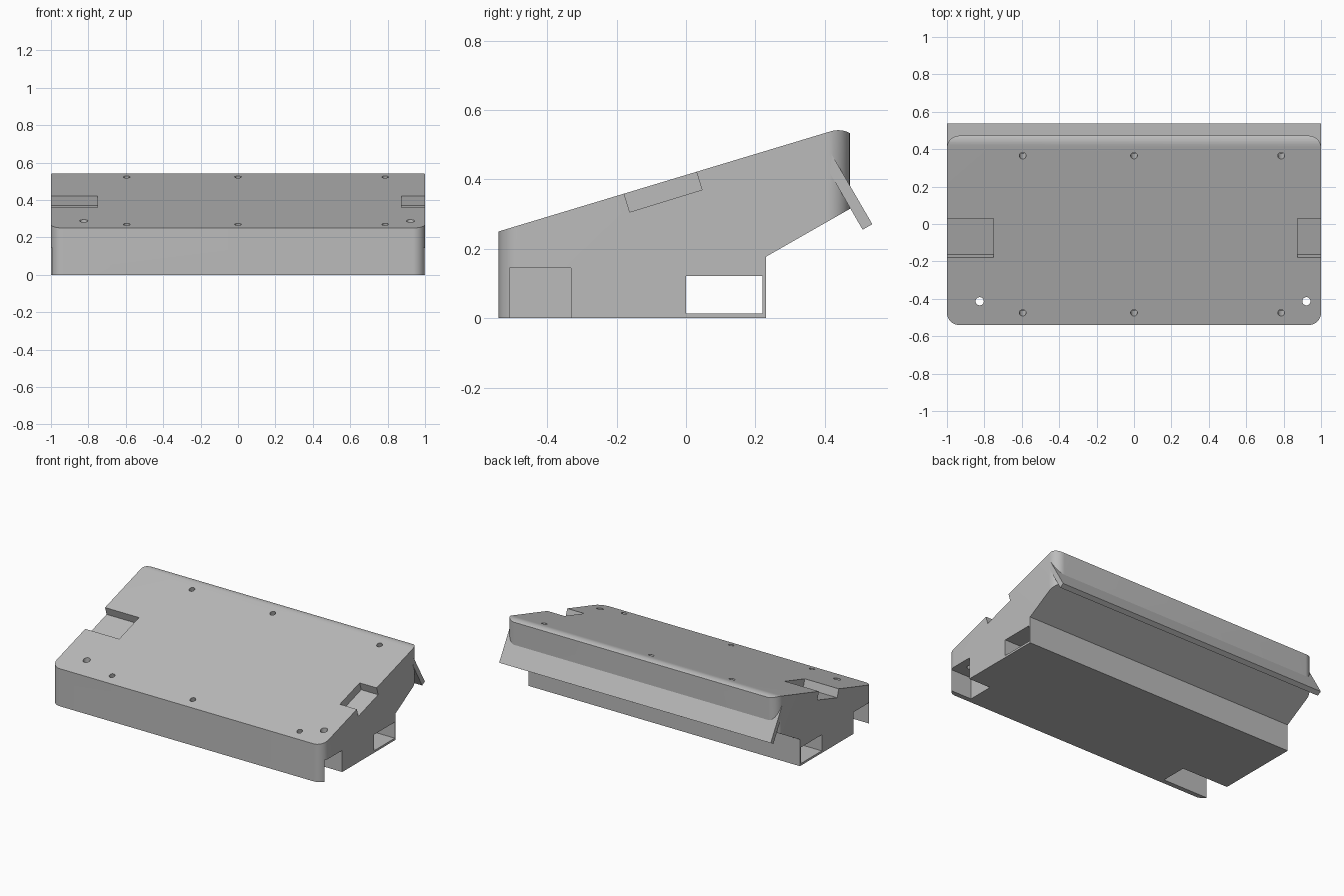
import bpy, bmesh, math
from mathutils import Vector, Matrix

if "Cube" in bpy.data.objects:
    bpy.data.objects.remove(bpy.data.objects["Cube"], do_unlink=True)

grey = bpy.data.materials.new("plain grey")
colour = (0.5, 0.5, 0.5, 1)
grey.diffuse_color = colour
grey.use_nodes = True
grey.node_tree.nodes["Principled BSDF"].inputs["Base Color"].default_value = colour


def prism(name, outline, start, depth):
    """Extrude a closed outline of 3D points along the depth vector."""
    bm = bmesh.new()
    face = bm.faces.new([bm.verts.new(Vector(p) + Vector(start)) for p in outline])
    top = bmesh.ops.extrude_face_region(bm, geom=[face])["geom"]
    bmesh.ops.translate(bm, vec=depth, verts=[v for v in top if isinstance(v, bmesh.types.BMVert)])
    bmesh.ops.recalc_face_normals(bm, faces=bm.faces)
    mesh = bpy.data.meshes.new(name)
    bm.to_mesh(mesh)
    bm.free()
    mesh.materials.append(grey)
    obj = bpy.data.objects.new(name, mesh)
    bpy.context.collection.objects.link(obj)
    return obj


def side_prism(name, profile, x0, x1):
    return prism(name, [(0, y, z) for y, z in profile], (x0, 0, 0), (x1 - x0, 0, 0))


def rect(y0, y1, z0, z1):
    return [(y0, z0), (y1, z0), (y1, z1), (y0, z1)]


def combine(target, tool, operation):
    mod = target.modifiers.new(operation.lower(), "BOOLEAN")
    mod.object, mod.operation, mod.solver = tool, operation, "EXACT"
    bpy.context.view_layer.objects.active = target
    bpy.ops.object.modifier_apply(modifier=mod.name)
    bpy.data.objects.remove(tool, do_unlink=True)


# Wedge body, with the rear lip rounded over
body = side_prism("console_body", [
    (-0.54, 0), (-0.54, 0.25), (0.415, 0.538), (0.427, 0.541), (0.44, 0.542),
    (0.455, 0.54), (0.465, 0.537), (0.472, 0.533), (0.472, 0.315), (0.23, 0.177), (0.23, 0)], -1, 1)

# Rounded upright corners
radius, front, back = 0.065, -0.54, 0.472
plan = []
corners = [(1, back), (-1, back), (-1, front), (1, front)]
for i, (x, y) in enumerate(corners):
    cx = x - math.copysign(radius, x)
    cy = y - math.copysign(radius, y)
    for step in range(13):
        a = math.radians(90 * i + 7.5 * step)
        plan.append((cx + radius * math.cos(a), cy + radius * math.sin(a), 0))
combine(body, prism("corner_shape", plan, (0, 0, -0.1), (0, 0, 1)), "INTERSECT")

# Angled flap behind the body
flap = [(0.42, 0.472), (0.537, 0.271), (0.509, 0.255), (0.415, 0.418)]
combine(body, side_prism("rear_flap", flap, -1, 1), "UNION")

# Cable channel from side to side
combine(body, side_prism("channel", rect(0, 0.221, 0.014, 0.121), -1.1, 1.1), "DIFFERENCE")

# Corner pockets and top notches at each end
pocket = rect(-0.508, -0.332, -0.1, 0.144)
notch = [(-0.194, 0.41), (-0.162, 0.306), (0.046, 0.37), (0.014, 0.474)]
for x0, x1, profile in [(-1.1, -0.66, pocket), (0.84, 1.1, pocket),
                        (-1.1, -0.75, notch), (0.875, 1.1, notch)]:
    combine(body, side_prism("recess", profile, x0, x1), "DIFFERENCE")


# Holes square to the sloping top, and upright holes into the pockets
def hole(x, y, r, depth, tilt):
    ring = [(r * math.cos(k * math.tau / 24), r * math.sin(k * math.tau / 24), 0) for k in range(24)]
    tool = prism("hole", ring, (0, 0, -depth), (0, 0, depth + 0.1))
    z = 0.25 + (y + 0.54) * 0.3016
    tool.data.transform(Matrix.Translation((x, y, z)) @ Matrix.Rotation(tilt, 4, "X"))
    combine(body, tool, "DIFFERENCE")


for x in (-0.595, 0, 0.787):
    for y in (-0.475, 0.365):
        hole(x, y, 0.018, 0.1, math.atan(0.3016))
for x in (-0.825, 0.922):
    hole(x, -0.413, 0.022, 0.2, 0)

# Smooth the rounded parts, keep the edges crisp
bpy.ops.object.select_all(action="DESELECT")
body.select_set(True)
bpy.context.view_layer.objects.active = body
bpy.ops.object.shade_smooth_by_angle(angle=math.radians(25))
